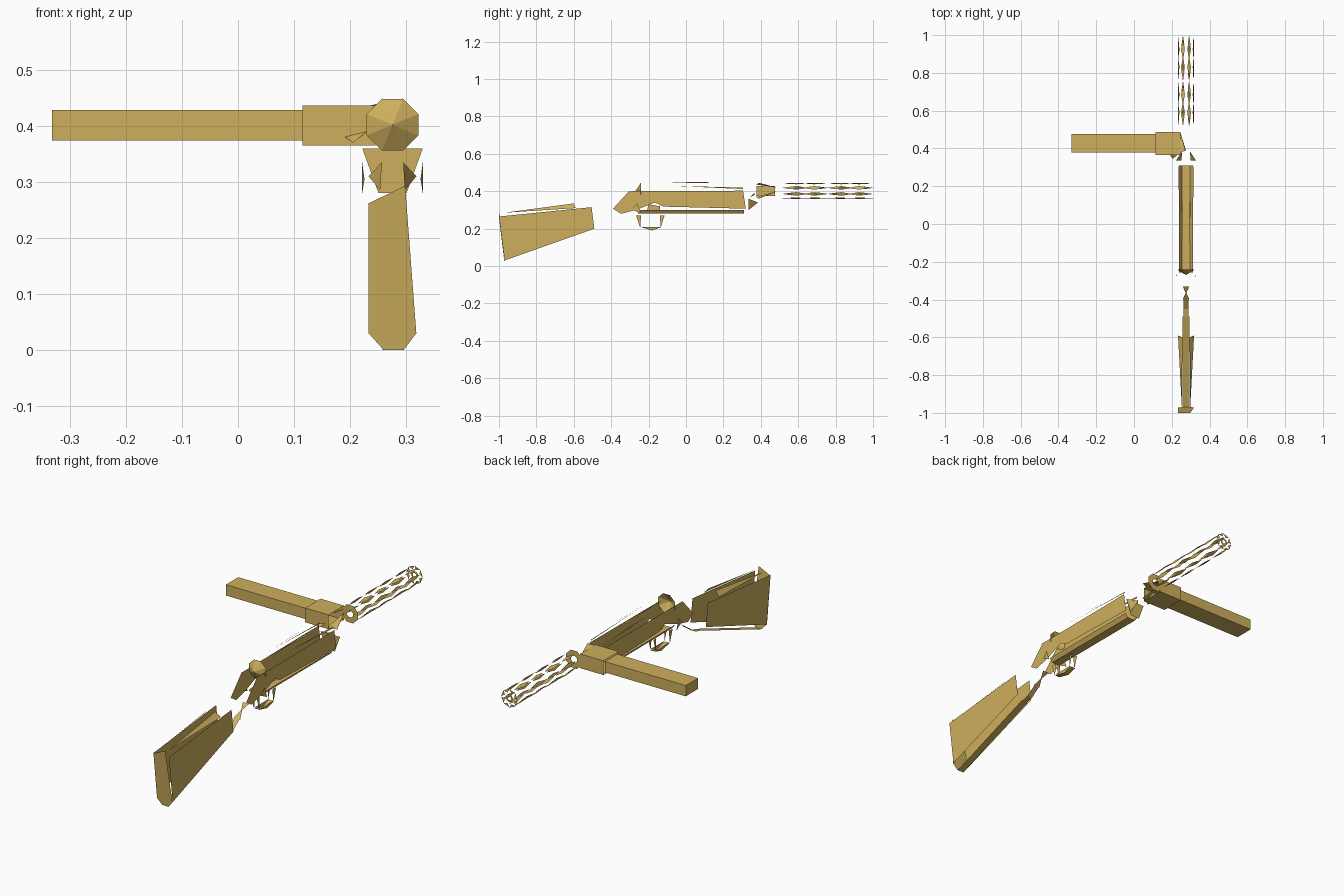
import bpy, math

CX, CZ = 0.2755, 0.402          # long axis of the tube and shroud
tan_mat = bpy.data.materials.new("tan")
tan_mat.diffuse_color = (0.62, 0.43, 0.11, 1)


def build(name, polys):
    """Make one object from a list of polygons."""
    verts, faces = [], []
    for p in polys:
        faces.append(list(range(len(verts), len(verts) + len(p))))
        verts += p
    me = bpy.data.meshes.new(name)
    me.from_pydata(verts, [], faces)
    me.materials.append(tan_mat)
    ob = bpy.data.objects.new(name, me)
    bpy.context.collection.objects.link(ob)
    return ob


def side(profile, off):
    """Flat side panel at a given offset from the long axis."""
    return [(CX + off, y, z) for y, z in profile]


def both(polys):
    """Polygons with x relative to the axis, mirrored to both sides."""
    return [[(CX + s * x, y, z) for x, y, z in (p if s > 0 else p[::-1])]
            for p in polys for s in (1, -1)]


def strip(path, half):
    """Band of quads following a y,z path."""
    return [[(CX - half, *a), (CX + half, *a), (CX + half, *b), (CX - half, *b)]
            for a, b in zip(path, path[1:])]


def sleeve(x0, x1, y0, y1, z0, z1, cap=False):
    """Four walls of a box running along x, optionally capped at x0."""
    ring = [(y0, z0), (y1, z0), (y1, z1), (y0, z1)]
    out = [[(x0, *ring[i]), (x0, *ring[i - 1]), (x1, *ring[i - 1]), (x1, *ring[i])]
           for i in range(4)]
    if cap:
        out.append([(x0, *c) for c in ring])
    return out


def polar(r, a, y):
    return (CX + r * math.cos(a), y, CZ + r * math.sin(a))


EIGHTH = math.pi / 4

# stock: two side panels, butt plate, underside and upper bevel slivers
stock_side = [(-1, 0.265), (-0.97, 0.03), (-0.49, 0.20), (-0.505, 0.315)]
build("stock_sides", [side(stock_side, 0.0425), side(stock_side[::-1], -0.0425)])
build("butt_plate", [[(0.233, -1, 0.262), (0.233, -0.972, 0.03), (0.26, -0.968, 0),
                      (0.295, -0.968, 0), (0.318, -0.972, 0.03), (0.298, -1, 0.293)]])
build("stock_underside", strip([(-0.968, 0), (-0.49, 0.175)], 0.0175))
build("stock_upper_bevel", both([[(0.0425, -0.59, 0.31), (0.019, -0.6, 0.335),
                                  (0.022, -0.975, 0.285)]]))

# wrist: narrow underside band
build("wrist_underside", strip([(-0.49, 0.175), (-0.45, 0.185), (-0.40, 0.22)], 0.014)
      + [[(CX - 0.0175, -0.40, 0.22), (CX + 0.0175, -0.40, 0.22), (CX, -0.36, 0.25)],
         [(CX - 0.0175, -0.33, 0.27), (CX, -0.37, 0.245), (CX + 0.0175, -0.33, 0.27)]])

# fore end: side panels, floor, lower bevel and flared front
fore = [(-0.39, 0.307), (-0.348, 0.28), (-0.267, 0.30), (-0.166, 0.34), (-0.123, 0.318),
        (0.32, 0.307), (0.305, 0.403), (-0.305, 0.40)]
build("fore_end_sides", [side(fore, 0.043), side(fore[::-1], -0.043)])
build("fore_end_floor", strip([(-0.257, 0.28), (0.31, 0.28)], 0.022))
build("fore_end_bevel", both([[(0.022, -0.257, 0.28), (0.022, 0.31, 0.28),
                               (0.036, 0.31, 0.30), (0.036, -0.257, 0.30)]]))
build("fore_end_cap", [[(CX - 0.054, 0.335, 0.36), (CX - 0.025, 0.335, 0.28),
                        (CX + 0.025, 0.335, 0.28), (CX + 0.054, 0.335, 0.36)]])
build("cap_tips", both([[(0.054, 0.335, 0.36), (0.025, 0.335, 0.30), (0.02, 0.385, 0.34)]]))
build("sling_plates", both([[(0.054, -0.26, 0.335), (0.050, -0.29, 0.305),
                             (0.054, -0.24, 0.28)]]))

# tube: thin remaining slivers and the rear disc
build("tube_slivers", both([
    [(0.018, -0.18, 0.447), (0.018, 0.12, 0.449), (0.024, 0.12, 0.443)],
    [(0.036, -0.05, 0.428), (0.036, 0.305, 0.420), (0.040, 0.305, 0.412)]]))
build("tube_rear_disc", [[polar(0.05, EIGHTH * (k + 0.5), -0.24),
                          polar(0.05, EIGHTH * (k + 1.5), -0.24),
                          polar(0.0, 0, -0.27)] for k in range(8)])

# trigger and its guard
build("trigger", [[(CX, -0.21, 0.29), (CX, -0.14, 0.29),
                   (CX, -0.14, 0.32), (CX, -0.20, 0.33)]])
build("trigger_guard", both([
    [(0.015, -0.267, 0.27), (0.015, -0.245, 0.205), (0.012, -0.24, 0.27)],
    [(0.015, -0.115, 0.27), (0.012, -0.14, 0.27), (0.015, -0.135, 0.205)],
    [(0.015, -0.245, 0.21), (0.012, -0.18, 0.19), (0.015, -0.13, 0.21)]])
    + strip([(-0.245, 0.207), (-0.18, 0.192), (-0.13, 0.207)], 0.014))

# magazine and its housing, reaching out to the left
build("magazine", sleeve(-0.332, 0.115, 0.378, 0.476, 0.374, 0.428, cap=True))
build("magazine_housing", sleeve(0.115, 0.245, 0.365, 0.487, 0.365, 0.436))
build("housing_throat", [
    [(0.245, 0.487, 0.40), (0.275, 0.39, 0.36), (0.235, 0.375, 0.37)],
    [(0.245, 0.487, 0.42), (0.235, 0.375, 0.436), (0.272, 0.39, 0.445)],
    [(0.19, 0.365, 0.38), (0.23, 0.365, 0.39), (0.205, 0.345, 0.37)]])

# shroud: rear ring, diamond webs on eight sides, front ring
build("shroud_rear_ring", [[polar(0.018, EIGHTH * (k + 0.5), 0.49),
                            polar(0.047, EIGHTH * (k + 0.5), 0.49),
                            polar(0.047, EIGHTH * (k + 1.5), 0.49),
                            polar(0.018, EIGHTH * (k + 1.5), 0.49)] for k in range(8)])
webs = []
for k in range(8):
    a0, a1 = EIGHTH * k, EIGHTH * (k + 1)
    p, q = polar(0.046, a0, 0), polar(0.046, a1, 0)
    at = lambda t, y: (p[0] + (q[0] - p[0]) * t, y, p[2] + (q[2] - p[2]) * t)
    for j in range(4):
        yc = 0.57 + 0.12 * j + (0.02 if k % 2 else -0.005)
        h = 0.06 if (k + j) % 2 else 0.05
        w = 0.30 if (k + j) % 2 else 0.22
        webs.append([at(0.5, max(0.5, yc - h)), at(0.5 + w, yc),
                     at(0.5, min(1, yc + h)), at(0.5 - w, yc)])
build("shroud_webs", webs)
build("shroud_front_ring", [[polar(0.046, EIGHTH * k, 1), polar(0.046, EIGHTH * (k + 1), 1),
                             polar(0.028, EIGHTH * (k + 0.5), 1)] for k in range(8)]
      + [[polar(0.010, EIGHTH * k, 1), polar(0.010, EIGHTH * (k + 1), 1),
          polar(0.020, EIGHTH * (k + 1), 1), polar(0.020, EIGHTH * k, 1)] for k in range(8)])
